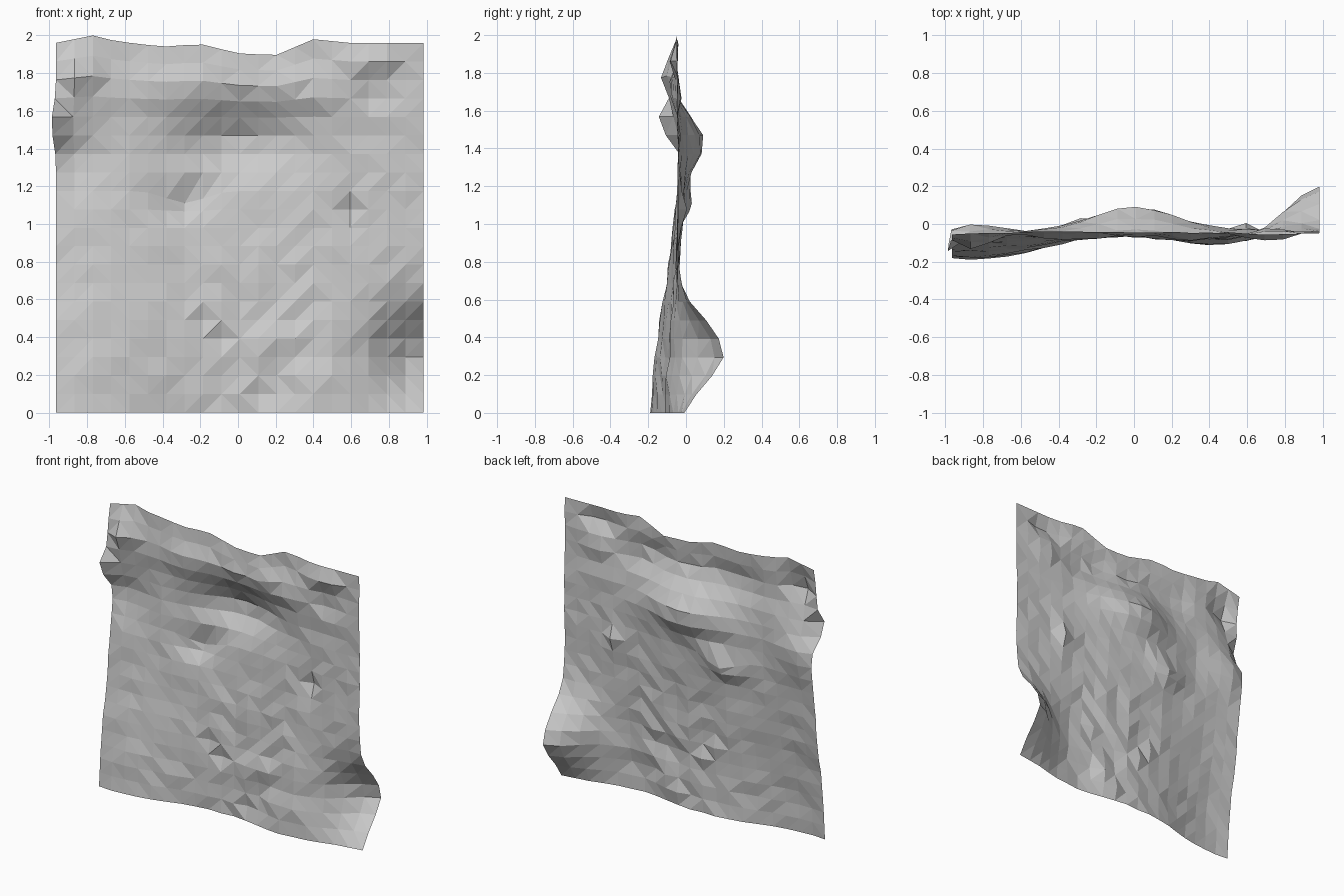
import bpy, bmesh, math, random

random.seed(4)
NX, NZ = 20, 20
X0, X1 = -0.965, 0.985

# Relief of the sheet: centre x, centre z, spread x, spread z, depth (minus is forward)
BUMPS = [
    (-0.85, 0.00, 0.50, 0.75, -0.14),   # skirt flaring forward, lower left
    (0.47, 0.06, 0.30, 0.55, -0.065),   # swell, lower right of centre
    (1.02, 0.32, 0.28, 0.24, 0.25),     # deep hollow, lower right corner
    (0.00, 1.44, 0.28, 0.17, 0.11),     # central hollow
    (0.00, 1.40, 0.60, 0.18, 0.03),     # wide hollow under the brow
    (0.00, 1.08, 0.40, 0.25, 0.03),
    (0.00, 1.73, 0.28, 0.10, -0.02),    # brow ridge, rising to the right
    (-0.38, 1.71, 0.24, 0.11, -0.04),
    (0.38, 1.71, 0.22, 0.11, -0.045),
    (0.72, 1.87, 0.14, 0.08, -0.045),
    (0.72, 1.71, 0.14, 0.08, 0.03),
    (-0.85, 1.32, 0.16, 0.18, 0.045),
    (-0.28, 1.13, 0.14, 0.08, 0.07),    # pocket
    (0.57, 1.08, 0.07, 0.12, 0.05),     # notch
    (-0.98, 1.53, 0.09, 0.11, -0.11),   # lumps on the upper left edge
    (-0.86, 1.79, 0.13, 0.13, -0.085),
]
TOP_EDGE = [(-0.97, 1.96), (-0.77, 2.0), (-0.65, 1.97), (-0.4, 1.94), (-0.2, 1.955),
            (0, 1.905), (0.2, 1.895), (0.4, 1.98), (0.6, 1.96), (1.0, 1.96)]


def top_height(x):
    for (xa, za), (xb, zb) in zip(TOP_EDGE, TOP_EDGE[1:]):
        if x <= xb:
            return za + (zb - za) * (x - xa) / (xb - xa)
    return TOP_EDGE[-1][1]


def depth(x, z):
    y = -0.045
    for cx, cz, sx, sz, amp in BUMPS:
        y += amp * math.exp(-((x - cx) / sx) ** 2 - ((z - cz) / sz) ** 2)
    # rougher surface in the lower middle
    rough = 0.006 + 0.016 * math.exp(-((x - 0.1) / 0.4) ** 2 - ((z - 0.3) / 0.4) ** 2)
    return y + random.uniform(-rough, rough)


# Draped sheet, one low-poly grid
bm = bmesh.new()
grid = []
for j in range(NZ + 1):
    row = []
    for i in range(NX + 1):
        x = X0 + (X1 - X0) * i / NX
        z = 1.96 * j / NZ
        z += (top_height(x) - 1.96) * max(0.0, (z - 1.55) / 0.41)
        y = depth(x, z)
        # lump bulges past the left edge, pocket lip folds down
        x -= 0.025 * math.exp(-((x + 0.98) / 0.1) ** 2 - ((z - 1.53) / 0.12) ** 2)
        zz = z - 0.07 * math.exp(-((x + 0.28) / 0.14) ** 2 - ((z - 1.16) / 0.06) ** 2)
        row.append(bm.verts.new((x, y, zz)))
    grid.append(row)
for j in range(NZ):
    for i in range(NX):
        a, b = grid[j][i], grid[j][i + 1]
        c, d = grid[j + 1][i + 1], grid[j + 1][i]
        # split each cell along its flatter diagonal
        if abs(a.co.y - c.co.y) < abs(b.co.y - d.co.y):
            bm.faces.new((a, b, c))
            bm.faces.new((a, c, d))
        else:
            bm.faces.new((a, b, d))
            bm.faces.new((b, c, d))

mesh = bpy.data.meshes.new("rough_sheet")
bm.to_mesh(mesh)
bm.free()
bpy.context.collection.objects.link(bpy.data.objects.new("rough_sheet", mesh))
